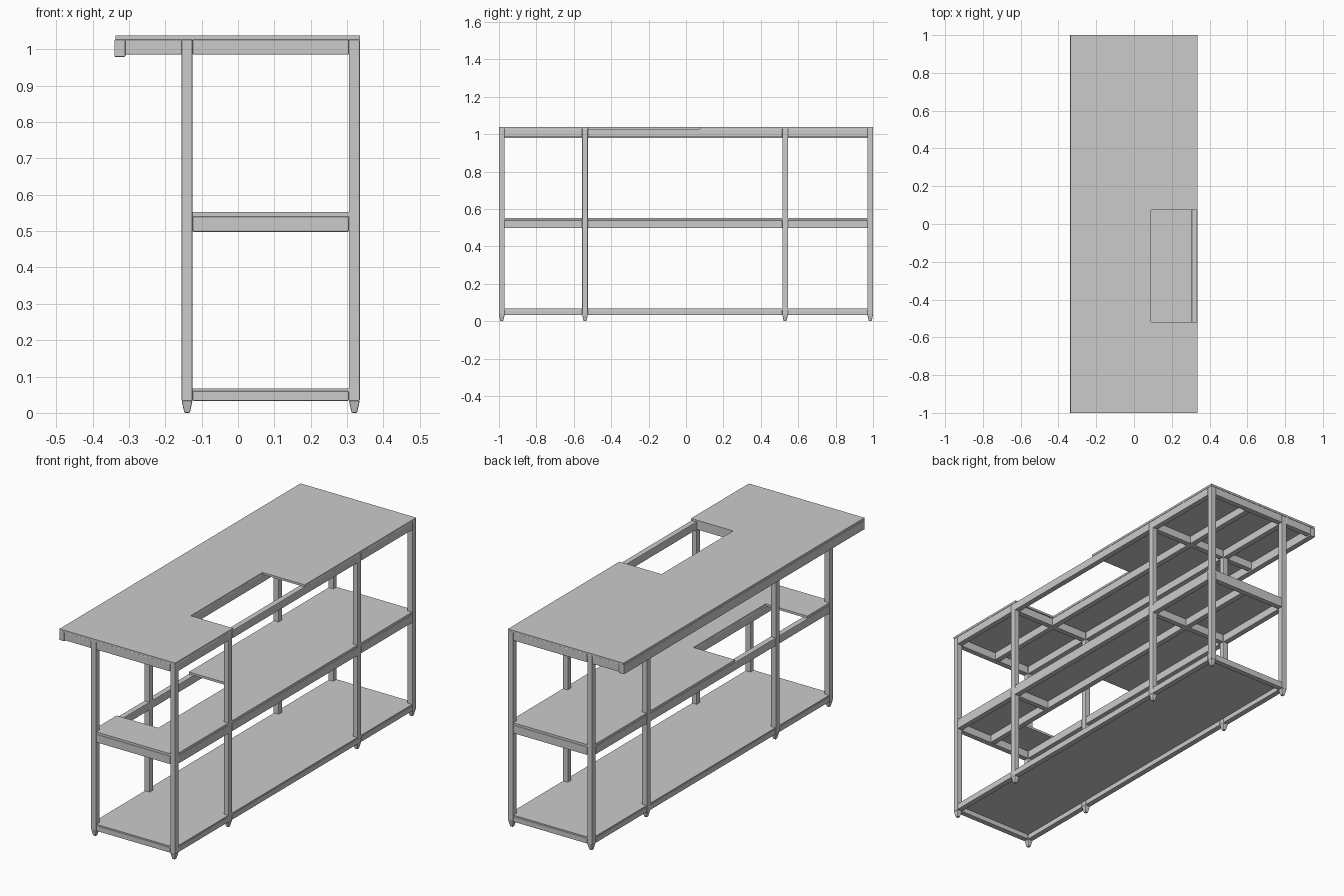
import bpy
import bmesh

cube = bpy.data.objects.get("Cube")
if cube:
    bpy.data.objects.remove(cube, do_unlink=True)

grey = bpy.data.materials.new("light_grey")
grey.use_nodes = True
colour = (0.6, 0.6, 0.6, 1)
grey.diffuse_color = colour
grey.node_tree.nodes["Principled BSDF"].inputs["Base Color"].default_value = colour


def finish(name, bm):
    bmesh.ops.recalc_face_normals(bm, faces=bm.faces)
    mesh = bpy.data.meshes.new(name)
    bm.to_mesh(mesh)
    bm.free()
    mesh.materials.append(grey)
    obj = bpy.data.objects.new(name, mesh)
    bpy.context.collection.objects.link(obj)
    return obj


def tube(name, x, y, z, taper=1.0):
    """Box between (low, high) pairs with softened edges; taper shrinks its bottom."""
    bm = bmesh.new()
    bmesh.ops.create_cube(bm, size=1)
    for v in bm.verts:
        scale = taper if v.co.z < 0 else 1.0
        v.co.x *= scale
        v.co.y *= scale
        for axis, (low, high) in enumerate((x, y, z)):
            v.co[axis] = (low + high) / 2 + v.co[axis] * (high - low)
    obj = finish(name, bm)
    bevel = obj.modifiers.new("soft_edges", "BEVEL")
    bevel.width = 0.003
    bevel.segments = 2
    return obj


def board(name, outline, low, high):
    """Flat sheet cut to an outline."""
    bm = bmesh.new()
    face = bm.faces.new([bm.verts.new((x, y, low)) for x, y in outline])
    up = bmesh.ops.extrude_face_region(bm, geom=[face])["geom"]
    for v in up:
        if isinstance(v, bmesh.types.BMVert):
            v.co.z = high
    return finish(name, bm)


W = 0.03                                   # tube width
RIGHT, LEFT, EDGE = 0.305, -0.155, -0.34   # low x of posts and overhang beam
POSTS_Y = (-1.0, -0.555, 0.515, 0.97)      # low y of the post rows
INNER_TOP, INNER_MID = 0.06, 0.09          # low x of beams beside the cut-outs


def span(low):
    return (low, low + W)


# Posts and tapered feet
for side, x in (("left", RIGHT), ("right", LEFT)):
    for i, y in enumerate(POSTS_Y):
        tube(f"post_{side}_{i}", span(x), span(y), (0.033, 1.027))
        tube(f"foot_{side}_{i}", span(x), span(y), (0, 0.034), 0.5)

# Long rails between the posts on every level
levels = {"bottom": (0.033, 0.06), "middle": (0.498, 0.54), "top": (0.985, 1.027)}
for level, z in levels.items():
    for side, x in (("left", RIGHT), ("right", LEFT)):
        for i, (a, b) in enumerate(zip(POSTS_Y, POSTS_Y[1:])):
            tube(f"{level}_rail_{side}_{i}", span(x), (a + W, b), z)

# Cross beams: ends on every level, inner rows on the upper two
for level, z in levels.items():
    for i, y in enumerate(POSTS_Y):
        inner = i in (1, 2)
        if level == "bottom" and inner:
            continue
        start = INNER_MID if level == "middle" and i == 1 else LEFT + W
        tube(f"{level}_cross_beam_{i}", (start, RIGHT), span(y), z)
        if level == "top":
            tube(f"overhang_arm_{i}", (EDGE + W, LEFT), span(y), z)

# Inner long beams and the beam under the overhanging edge
tube("top_inner_beam", span(INNER_TOP), (-0.97, 0.97), levels["top"])
tube("middle_inner_beam", span(INNER_MID), (-0.97, 0.97), levels["middle"])
tube("overhang_beam", span(EDGE), (-1, 1), (0.979, 1.027))

# Boards, the upper two with a rectangular cut-out in one long side
board("top_board", [(-0.337, -1), (0.335, -1), (0.335, -0.52), (0.09, -0.52),
                    (0.09, 0.075), (0.335, 0.075), (0.335, 1), (-0.337, 1)],
      1.027, 1.038)
board("middle_board", [(-0.152, -0.997), (0.332, -0.997), (0.332, 0.997),
                       (-0.152, 0.997), (-0.152, -0.19), (0.09, -0.19),
                       (0.09, -0.79), (-0.152, -0.79)],
      0.54, 0.552)
board("bottom_board", [(-0.152, -0.997), (0.332, -0.997), (0.332, 0.997),
                       (-0.152, 0.997)], 0.059, 0.067)
